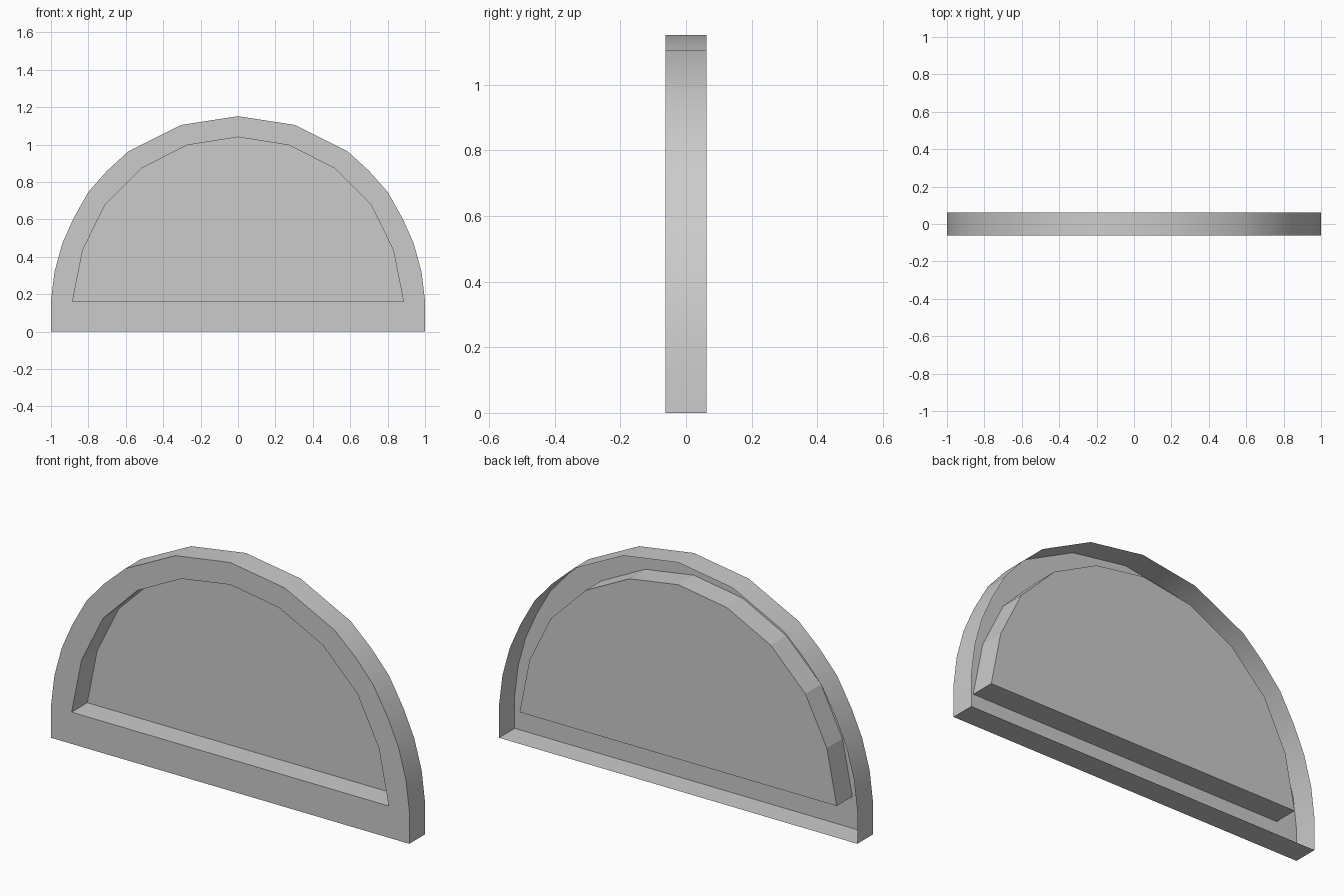
import bpy, bmesh, math

if "Cube" in bpy.data.objects:
    bpy.data.objects.remove(bpy.data.objects["Cube"])

D = 0.0625  # half depth


def mirrored(half):
    """Right half (bottom to apex on x=0) -> full closed outline."""
    return half + [(-x, z) for x, z in reversed(half[:-1])]


def add_loop(bm, pts, y):
    return [bm.verts.new((x, y, z)) for x, z in pts]


def wall(bm, a, b):
    n = len(a)
    return [bm.faces.new((a[i], a[(i + 1) % n], b[(i + 1) % n], b[i])) for i in range(n)]


def finish(bm, name):
    mesh = bpy.data.meshes.new(name)
    bm.to_mesh(mesh)
    bm.free()
    ob = bpy.data.objects.new(name, mesh)
    bpy.context.collection.objects.link(ob)
    return ob


outer = mirrored([(1, 0), (1, 0.165), (0.981, 0.32), (0.94, 0.47), (0.88, 0.605), (0.80, 0.747),
                  (0.70, 0.86), (0.585, 0.965), (0.305, 1.105), (0, 1.152)])
inner = mirrored([(0.885, 0.16), (0.83, 0.437), (0.71, 0.68), (0.517, 0.873),
                  (0.272, 0.997), (0, 1.04)])

# Frame: front ring plus outer wall, open at the back
bm = bmesh.new()
front = add_loop(bm, outer, -D)
back = add_loop(bm, outer, D)
wall(bm, front, back)
hole = add_loop(bm, inner, -D)
rims = []
for loop in (front, hole):
    for i, v in enumerate(loop):
        w = loop[(i + 1) % len(loop)]
        rims.append(bm.edges.get((v, w)) or bm.edges.new((v, w)))
bmesh.ops.triangle_fill(bm, edges=rims, use_beauty=True, normal=(0, -1, 0))
bmesh.ops.recalc_face_normals(bm, faces=bm.faces)
ring = next(f for f in bm.faces if all(abs(v.co.y + D) < 1e-5 for v in f.verts))
ring.normal_update()
if ring.normal.y > 0:
    bmesh.ops.reverse_faces(bm, faces=bm.faces)
frame = finish(bm, "arched_frame")
bpy.context.view_layer.objects.active = frame
frame.select_set(True)
bpy.ops.object.shade_smooth_by_angle(angle=math.radians(30))

# Recessed panel: inner walls and flat panel at the back
bm = bmesh.new()
front = add_loop(bm, inner, -D)
back = add_loop(bm, inner, D)
wall(bm, back, front)
bm.faces.new(back)
bmesh.ops.recalc_face_normals(bm, faces=bm.faces)
panel = next(f for f in bm.faces if len(f.verts) > 4)
panel.normal_update()
if panel.normal.y > 0:
    bmesh.ops.reverse_faces(bm, faces=bm.faces)
finish(bm, "recessed_panel")
